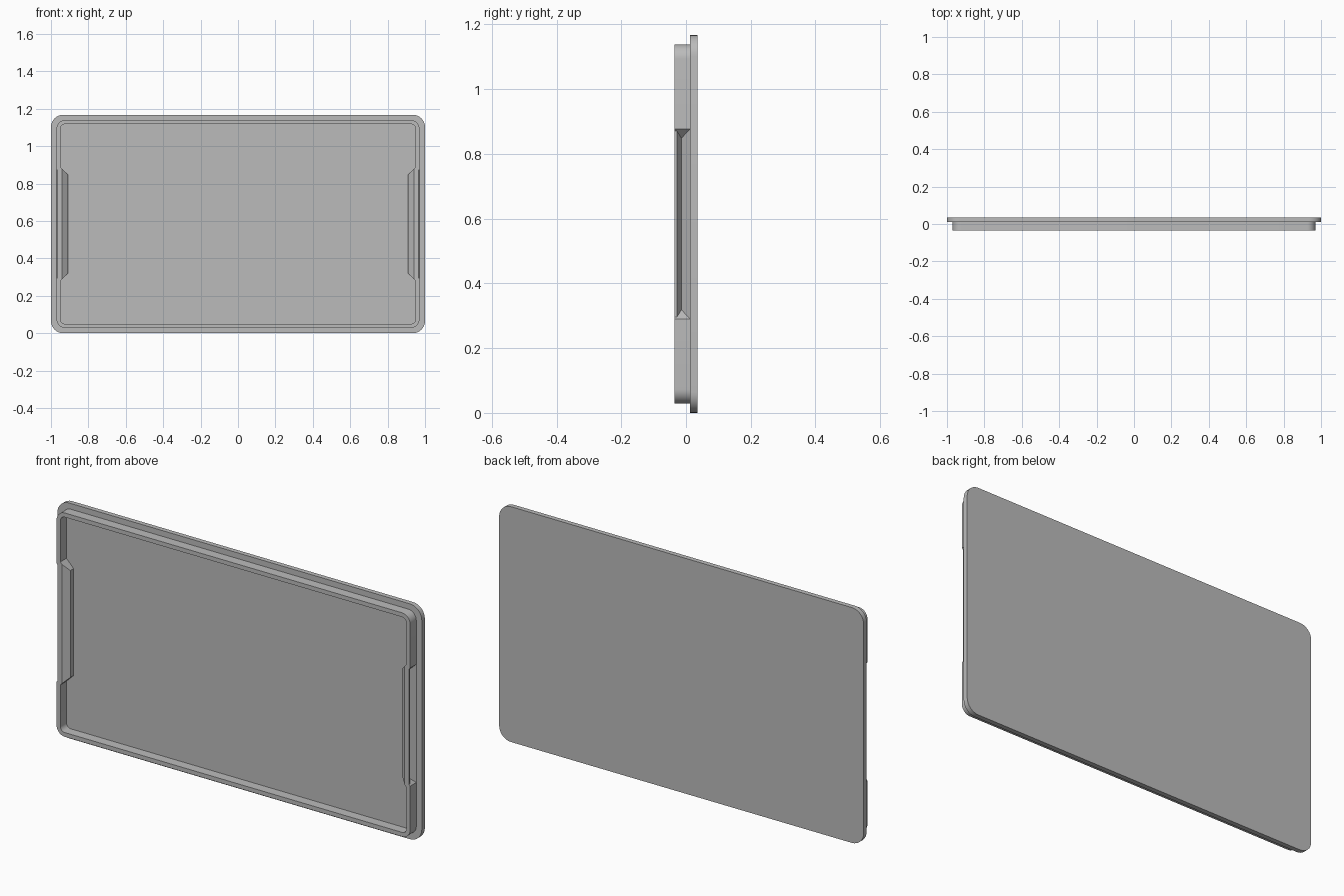
import bpy, bmesh, math

cube = bpy.data.objects.get("Cube")
if cube:
    bpy.data.objects.remove(cube, do_unlink=True)

HEIGHT = 1.167
MID = HEIGHT / 2
FRONT, BACK, STEP, GROOVE = -0.036, 0.036, 0.012, -0.014

grey = bpy.data.materials.new("grey_plastic")
grey.use_nodes = True
colour = (0.5, 0.5, 0.5, 1)
grey.diffuse_color = colour
grey.node_tree.nodes["Principled BSDF"].inputs["Base Color"].default_value = colour


def outline(half_w, half_h, radius, notch=None, depth=0.0, steps=8):
    """Rounded rectangle in x and z; both sides may step inward by depth."""
    points = []
    for quadrant in range(4):
        sx = 1 if quadrant in (0, 3) else -1
        sz = 1 if quadrant in (0, 1) else -1
        for i in range(steps + 1):
            a = math.pi / 2 * (quadrant + i / steps)
            points.append((sx * (half_w - radius) + radius * math.cos(a),
                           MID + sz * (half_h - radius) + radius * math.sin(a)))
        if notch and quadrant in (1, 3):
            side = sx
            for z, d in ((-notch, 0), (depth - notch, depth),
                         (notch - depth, depth), (notch, 0)):
                points.append((side * (half_w - d), MID + side * z))
    return points


def loft(name, layers, capped):
    """Skin matching outlines placed at successive depths."""
    bm = bmesh.new()
    rings = [[bm.verts.new((x, y, z)) for x, z in pts] for y, pts in layers]
    count = len(rings[0])
    for a, b in zip(rings, rings[1:]):
        for i in range(count):
            j = (i + 1) % count
            bm.faces.new((a[i], a[j], b[j], b[i]))
    if capped:
        bm.faces.new(rings[0])
        bm.faces.new(rings[-1])
    bmesh.ops.remove_doubles(bm, verts=bm.verts, dist=0.0002)
    bmesh.ops.recalc_face_normals(bm, faces=bm.faces)
    mesh = bpy.data.meshes.new(name)
    bm.to_mesh(mesh)
    bm.free()
    mesh.materials.append(grey)
    obj = bpy.data.objects.new(name, mesh)
    bpy.context.collection.objects.link(obj)
    bpy.ops.object.select_all(action='DESELECT')
    obj.select_set(True)
    bpy.context.view_layer.objects.active = obj
    bpy.ops.object.shade_smooth_by_angle(angle=math.radians(30))
    return obj


# Flat cover plate
plate = outline(1.0, MID, 0.065)
loft("cover_plate", [(STEP, plate), (BACK, plate)], True)


# Raised lip with a finger groove in each short side
def outer(depth):
    return outline(0.97, 0.555, 0.045, 0.293, depth)


def inner(depth):
    return outline(0.95, 0.534, 0.025, 0.305, depth)


loft("raised_lip", [
    (STEP, outer(0.0)),
    (GROOVE, outer(0.028)),
    (-0.028, outer(0.006)),
    (FRONT, outer(0.006)),
    (FRONT, inner(0.01)),
    (GROOVE, inner(0.04)),
    (STEP, inner(0.04)),
    (STEP, outer(0.0)),
], False)
